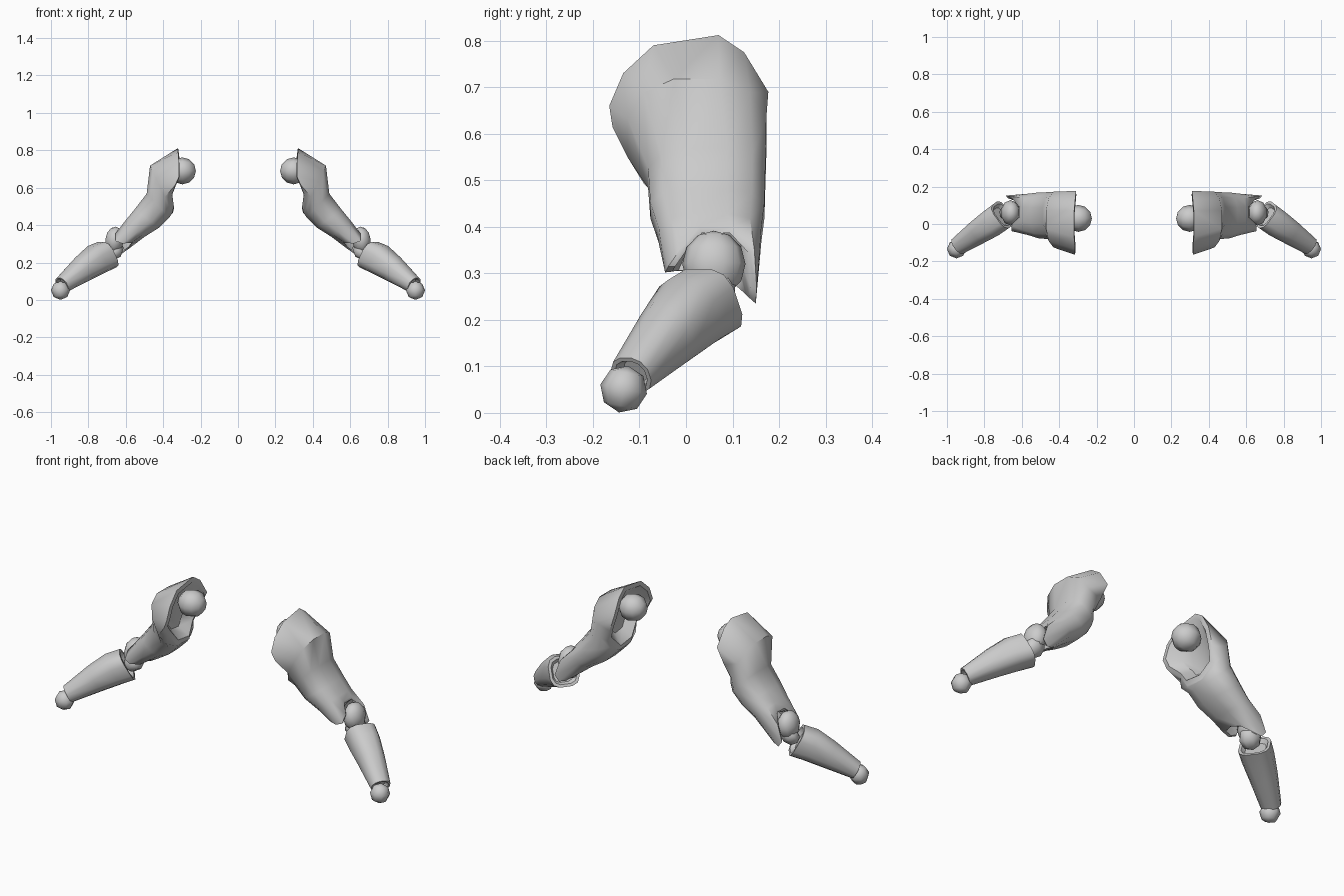
import bpy, bmesh, math
from mathutils import Vector, Matrix

if "Cube" in bpy.data.objects:
    bpy.data.objects.remove(bpy.data.objects["Cube"])

grey = bpy.data.materials.new("light_grey")
grey.diffuse_color = (0.6, 0.6, 0.6, 1)
grey.use_nodes = True
grey.node_tree.nodes["Principled BSDF"].inputs["Base Color"].default_value = grey.diffuse_color
N = 12


def finish(name, bm, angle=50):
    """Turn a bmesh into a smooth-shaded object mirrored to the other side."""
    bmesh.ops.recalc_face_normals(bm, faces=bm.faces)
    me = bpy.data.meshes.new(name)
    bm.to_mesh(me)
    bm.free()
    me.materials.append(grey)
    ob = bpy.data.objects.new(name, me)
    bpy.context.collection.objects.link(ob)
    bpy.ops.object.select_all(action='DESELECT')
    bpy.context.view_layer.objects.active = ob
    ob.select_set(True)
    bpy.ops.object.shade_smooth_by_angle(angle=math.radians(angle))
    ob.modifiers.new("other_side", 'MIRROR')


def loft(name, rings):
    bm = bmesh.new()
    loops = [[bm.verts.new(p) for p in r] for r in rings]
    for a, b in zip(loops, loops[1:]):
        for i in range(N):
            j = (i + 1) % N
            bm.faces.new((a[i], a[j], b[j], b[i]))
    bm.faces.new(loops[0])
    bm.faces.new(loops[-1])
    finish(name, bm)


def boxy(t, power):
    """Cosine and sine of a rounded-square outline; power 1 is a circle."""
    return [math.copysign(abs(f(t)) ** power, f(t)) for f in (math.cos, math.sin)]


def section(inner, outer, y0, y1, power=.8):
    """Oval cut through the arm between an inner and outer (x, z) point."""
    pts = []
    for k in range(N):
        c, s = boxy(math.radians((k - 0.5) * 360 / N), power)
        h = (1 + c) / 2
        pts.append(Vector((inner[0] + (outer[0] - inner[0]) * h,
                           (y0 + y1) / 2 - s * (y1 - y0) / 2,
                           inner[1] + (outer[1] - inner[1]) * h)))
    return pts


def socket(ring, scale, offset=(0, 0, 0)):
    """Shrunken copy of a ring, used for the walls of a hollow end."""
    c = sum(ring, Vector()) / len(ring)
    return [c + (p - c) * scale + Vector(offset) for p in ring]


def ball(name, centre, size, axis=(0, 0, 1), segs=8, rings=6):
    bm = bmesh.new()
    bmesh.ops.create_uvsphere(bm, u_segments=segs, v_segments=rings, radius=1)
    rot = Vector((0, 0, 1)).rotation_difference(Vector(axis)).to_matrix().to_4x4()
    bm.transform(Matrix.Translation(centre) @ rot @ Matrix.Diagonal((*size, 1)))
    finish(name, bm, 60)


# Upper arm: flared shoulder cup, narrowing to a notched elbow cuff
shoulder_rim = [Vector(p) for p in (
    (.32, .07, .812), (.32, -.07, .79), (.315, -.135, .73), (.315, -.165, .66),
    (.335, -.158, .615), (.36, -.09, .55), (.35, -.03, .475), (.35, .08, .46),
    (.37, .145, .53), (.345, .165, .60), (.31, .177, .69), (.315, .125, .775))]
elbow_rim = [Vector(p) for p in (
    (.615, .10, .40), (.615, .03, .40), (.655, -.01, .355), (.655, -.038, .315),
    (.62, -.045, .302), (.57, -.03, .305), (.56, .03, .305), (.575, .10, .28),
    (.625, .14, .245), (.66, .15, .235), (.685, .152, .265), (.655, .147, .35))]
loft("upper_arm", [
    socket(shoulder_rim, .55, (.05, 0, -.01)),
    socket(shoulder_rim, .86, (-.005, 0, 0)),
    shoulder_rim,
    section((.35, .46), (.472, .722), -.13, .177, .85),
    section((.365, .44), (.49, .57), -.085, .174),
    section((.42, .385), (.555, .485), -.08, .172),
    section((.50, .335), (.60, .43), -.062, .165),
    elbow_rim,
    socket(elbow_rim, .85),
    socket(elbow_rim, .65, (-.04, 0, .04))])

# Forearm: rings square to its own slanted axis (up radius, down radius, width)
d = Vector((.25, -.18, -.175)).normalized()
v = Vector((.59, .81, 0)).normalized()
u = v.cross(d)
if u.z < 0:
    u.negate()


def forearm_ring(centre, up, down, width, power):
    pts = []
    for k in range(N):
        c, s = boxy(math.radians((k + .5) * 360 / N), power)
        pts.append(Vector(centre) + u * c * (up if c > 0 else down) + v * s * width)
    return pts


cuff = forearm_ring((.70, .05, .24), .082, .078, .078, .65)
wrist = forearm_ring((.942, -.118, .082), .043, .047, .05, .9)
loft("forearm", [
    socket(cuff, .65, d * .02),
    socket(cuff, .82),
    cuff,
    forearm_ring((.755, .01, .215), .085, .08, .077, .75),
    forearm_ring((.83, -.04, .165), .072, .07, .068, .85),
    wrist,
    socket(wrist, .8),
    socket(wrist, .6, d * -.02)])

# Joints at the shoulder, elbow and wrist
ball("shoulder_ball", (.297, .03, .69), (.072, .072, .072), (1, 0, 0))
ball("elbow_joint", (.66, .06, .32), (.052, .068, .072), (-.1, 0, 1), 10, 6)
ball("elbow_pin", (.665, .06, .265), (.045, .055, .058), (.5, -.3, -.6), 8, 4)
ball("wrist_ball", (.949, -.134, .051), (.051, .051, .051), (0, .2, 1), 8, 4)
